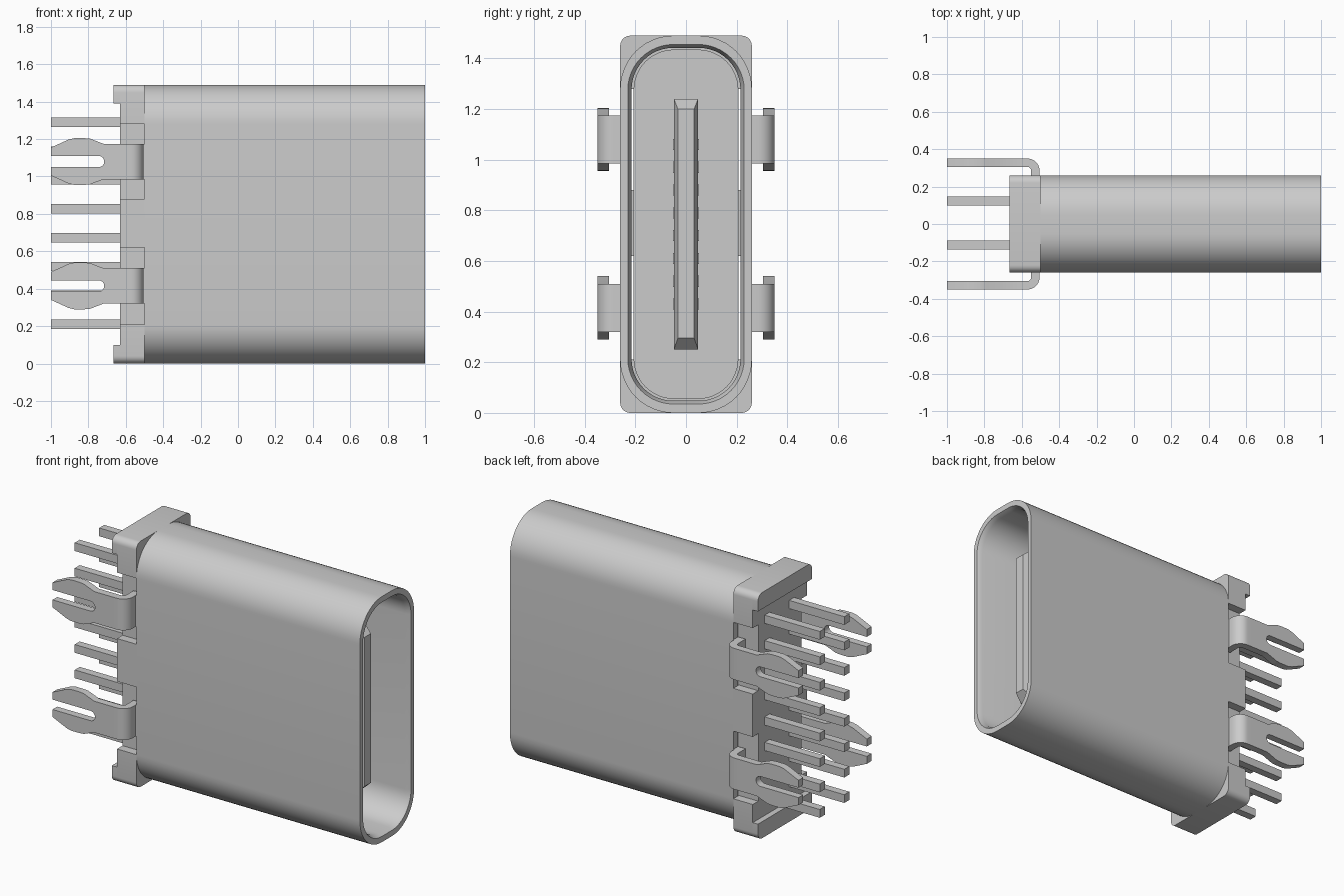
import bpy, bmesh, math

if "Cube" in bpy.data.objects:
    bpy.data.objects.remove(bpy.data.objects["Cube"])

ZC = 0.745          # middle height of the connector
grey = bpy.data.materials.new("light grey")
grey.diffuse_color = (0.6, 0.6, 0.6, 1)
grey.use_nodes = True
grey.node_tree.nodes["Principled BSDF"].inputs["Base Color"].default_value = grey.diffuse_color


def finish(name, bm, smooth=True):
    bmesh.ops.recalc_face_normals(bm, faces=bm.faces)
    mesh = bpy.data.meshes.new(name)
    bm.to_mesh(mesh)
    bm.free()
    mesh.materials.append(grey)
    ob = bpy.data.objects.new(name, mesh)
    bpy.context.collection.objects.link(ob)
    if smooth:
        bpy.ops.object.select_all(action='DESELECT')
        ob.select_set(True)
        bpy.context.view_layer.objects.active = ob
        bpy.ops.object.shade_smooth_by_angle(angle=math.radians(30))
    return ob


def arc(cx, cy, r, a0, a1, n=10):
    return [(cx + r * math.cos(math.radians(a0 + (a1 - a0) * i / n)),
             cy + r * math.sin(math.radians(a0 + (a1 - a0) * i / n))) for i in range(n + 1)]


def rounded(hw, hh, r, n=12):
    """Rounded rectangle in (y, z) about the connector axis."""
    out = []
    for sx, sy, a in ((1, 1, 0), (-1, 1, 90), (-1, -1, 180), (1, -1, 270)):
        out += arc(sx * (hw - r), ZC + sy * (hh - r), r, a, a + 90, n)
    return out


def loft(bm, rings, closed=False):
    """Skin (x, outline) rings; either close the loop or cap both ends."""
    loops = [[bm.verts.new((x, y, z)) for y, z in pts] for x, pts in rings]
    pairs = list(zip(loops, loops[1:])) + ([(loops[-1], loops[0])] if closed else [])
    for a, b in pairs:
        for i in range(len(a)):
            j = (i + 1) % len(a)
            bm.faces.new((a[i], a[j], b[j], b[i]))
    if not closed:
        bm.faces.new(loops[0])
        bm.faces.new(loops[-1])


def prism(bm, pts, lo, hi, place):
    """Extrude a 2D outline between lo and hi along the axis chosen by place."""
    a = [bm.verts.new(place(u, v, lo)) for u, v in pts]
    b = [bm.verts.new(place(u, v, hi)) for u, v in pts]
    bm.faces.new(a)
    bm.faces.new(b)
    for i in range(len(a)):
        j = (i + 1) % len(a)
        bm.faces.new((a[i], a[j], b[j], b[i]))


def box(bm, x0, x1, y0, y1, z0, z1):
    prism(bm, [(x0, y0), (x1, y0), (x1, y1), (x0, y1)], z0, z1, lambda u, v, w: (u, v, w))


# Hollow shell with a chamfered mouth
bm = bmesh.new()
loft(bm, [(-0.5, rounded(0.26, 0.745, 0.21)), (1.0, rounded(0.26, 0.745, 0.21)),
          (1.0, rounded(0.23, 0.71, 0.18)), (0.97, rounded(0.215, 0.697, 0.165)),
          (-0.5, rounded(0.215, 0.697, 0.165))], closed=True)
finish("shell", bm)

# Base block with side notches for the legs, and raised end flanges
R = 0.04
side = (arc(0.26 - R, R, R, -90, 0, 6)
        + [(0.26, 0.21), (0.207, 0.21), (0.207, 0.62), (0.26, 0.62),
           (0.26, 0.88), (0.207, 0.88), (0.207, 1.28), (0.26, 1.28)]
        + arc(0.26 - R, 1.49 - R, R, 0, 90, 6))
outline = side + [(-y, z) for y, z in reversed(side)]
bm = bmesh.new()
loft(bm, [(-0.63, outline), (-0.5, outline)])
for flip in (False, True):
    end = arc(0.26 - R, R, R, -90, 0, 6) + [(0.26, 0.1)]
    end += [(-y, z) for y, z in reversed(end)]
    if flip:
        end = [(y, 1.49 - z) for y, z in end]
    loft(bm, [(-0.665, end), (-0.63, end)])
finish("base", bm)

# Insulator plug that forms the floor of the opening
bm = bmesh.new()
loft(bm, [(-0.5, rounded(0.207, 0.69, 0.16)), (-0.35, rounded(0.207, 0.69, 0.16))])
finish("insulator", bm)

# Central tongue with chamfered tip
def rect(hw, z0, z1):
    return [(-hw, z0), (hw, z0), (hw, z1), (-hw, z1)]


bm = bmesh.new()
loft(bm, [(-0.35, rect(0.048, 0.25, 1.24)), (0.82, rect(0.048, 0.25, 1.24)),
          (0.87, rect(0.032, 0.295, 1.2))])
finish("tongue", bm, False)

# Thin contacts on both faces of the tongue
bm = bmesh.new()
for i in range(8):
    z = ZC + (i - 3.5) * 0.09
    box(bm, -0.35, 0.78, -0.051, 0.051, z - 0.022, z + 0.022)
finish("contacts", bm, False)

# Two rows of solder pins
bm = bmesh.new()
for y in (0.122, -0.113):
    for i in range(8):
        z = 0.21 + i * 1.08 / 7
        box(bm, -1.0, -0.62, y - 0.024, y + 0.024, z - 0.025, z + 0.025)
finish("pins", bm, False)

# Forked press-fit legs: a bent root and a slotted fork
bend = ([(-0.505, 0.215)] + arc(-0.57, 0.285, 0.065, 0, 90) + [(-0.6, 0.35), (-0.6, 0.305)]
        + arc(-0.57, 0.285, 0.02, 90, 0) + [(-0.55, 0.215)])
upper = [(-0.6, 0.095), (-0.72, 0.095), (-0.79, 0.122), (-0.82, 0.125), (-0.875, 0.125),
         (-0.905, 0.118), (-1.0, 0.075), (-1.0, 0.03)]
fork = upper + arc(-0.745, 0, 0.03, 90, -90, 12) + [(x, -z) for x, z in reversed(upper)]
for s, side_name in ((-1, "front"), (1, "back")):
    for zc, level in ((0.415, "lower"), (1.08, "upper")):
        bm = bmesh.new()
        prism(bm, bend, zc - 0.095, zc + 0.095, lambda u, v, w: (u, s * v, w))
        prism(bm, fork, 0.305, 0.35, lambda u, v, w: (u, s * w, zc + v))
        # short web joining the leg to the shell edge
        box(bm, -0.506, -0.498, *sorted((s * 0.217, s * 0.26)), zc - 0.095, zc + 0.095)
        finish(f"{side_name}_{level}_leg", bm)
